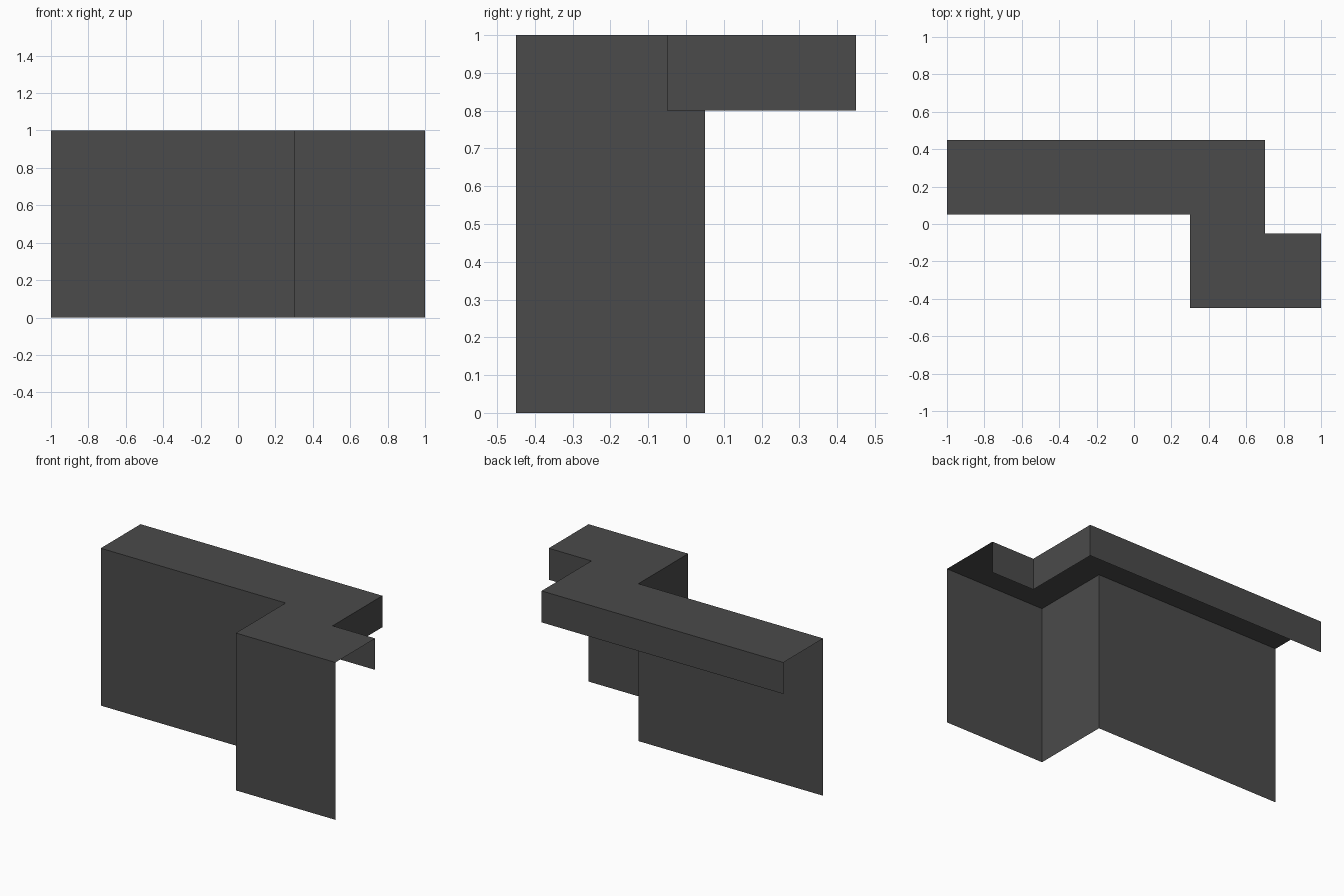
import bpy
import bmesh

if "Cube" in bpy.data.objects:
    bpy.data.objects.remove(bpy.data.objects["Cube"])

# One flat dark grey
grey = bpy.data.materials.new("dark grey")
grey.diffuse_color = (0.07, 0.07, 0.07, 1.0)
grey.use_nodes = True
grey.node_tree.nodes["Principled BSDF"].inputs["Base Color"].default_value = grey.diffuse_color

# Z-shaped plan: each station pairs a wall point with its mitred lip point
stations = [
    ((-1.0, 0.05), (-1.0, 0.45)),
    ((0.3, 0.05), (0.7, 0.45)),
    ((0.3, -0.45), (0.7, -0.05)),
    ((1.0, -0.45), (1.0, -0.05)),
]
HEIGHT, LIP_BOTTOM = 1.0, 0.8

# Folded sheet: tall front wall, flat top, short hanging lip, open ends
bm = bmesh.new()
rows = []
for wall, lip in stations:
    profile = [(*wall, 0.0), (*wall, HEIGHT), (*lip, HEIGHT), (*lip, LIP_BOTTOM)]
    rows.append([bm.verts.new(p) for p in profile])
for a, b in zip(rows, rows[1:]):
    for k in range(3):
        bm.faces.new((a[k], b[k], b[k + 1], a[k + 1]))

mesh = bpy.data.meshes.new("folded_coping_sheet")
bm.to_mesh(mesh)
bm.free()
mesh.materials.append(grey)
sheet = bpy.data.objects.new("folded_coping_sheet", mesh)
bpy.context.collection.objects.link(sheet)
